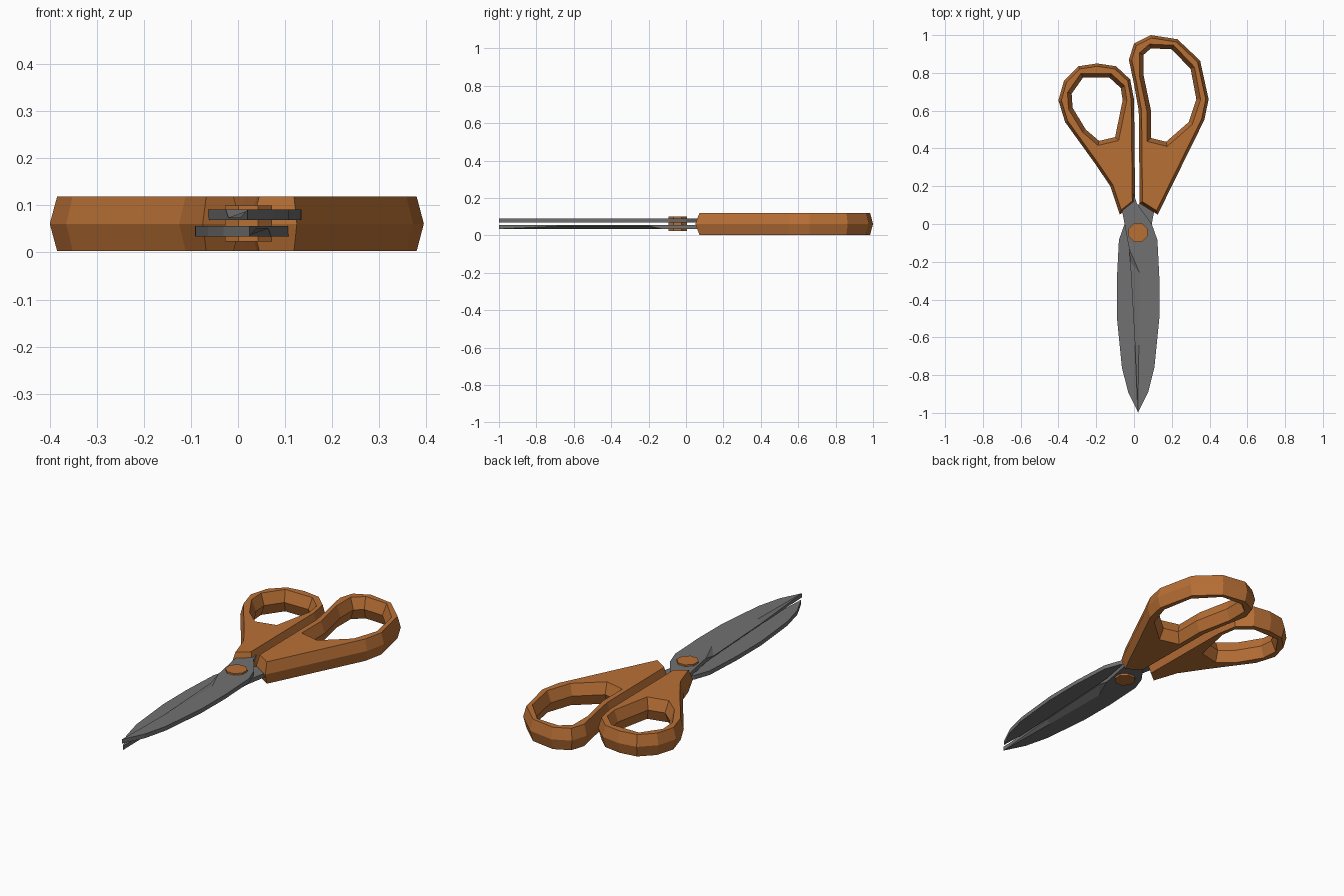
import bpy, bmesh, math
from mathutils import Vector, Matrix

cube = bpy.data.objects.get("Cube")
if cube:
    bpy.data.objects.remove(cube, do_unlink=True)


def material(name, rgb):
    m = bpy.data.materials.new(name)
    m.use_nodes = True
    m.diffuse_color = (*rgb, 1)
    m.node_tree.nodes["Principled BSDF"].inputs["Base Color"].default_value = (*rgb, 1)
    return m


ORANGE = material("orange plastic", (0.48, 0.16, 0.036))
STEEL = material("grey steel", (0.165, 0.165, 0.165))


def finish(bm, name, mat):
    bmesh.ops.recalc_face_normals(bm, faces=bm.faces)
    mesh = bpy.data.meshes.new(name)
    bm.to_mesh(mesh)
    bm.free()
    mesh.materials.append(mat)
    ob = bpy.data.objects.new(name, mesh)
    bpy.context.collection.objects.link(ob)
    return ob


def inset(points, d):
    """Move every edge of a counter-clockwise outline inward by d."""
    out = []
    n = len(points)
    for i in range(n):
        a, b, c = (Vector(points[(i + k) % n]) for k in (-1, 0, 1))
        e1, e2 = (b - a).normalized(), (c - b).normalized()
        n1, n2 = Vector((-e1.y, e1.x)), Vector((-e2.y, e2.x))
        out.append(b + (n1 + n2) * d / max(0.4, 1 + n1.dot(n2)))
    return out


# Handles: outline and finger hole, both bulging at mid height
Z_LOW, Z_MID, Z_TOP = 0.003, 0.061, 0.119


def handle(name, outline, hole):
    bm = bmesh.new()
    caps = {Z_LOW: [], Z_TOP: []}
    for pts, d in ((outline, 0.015), (hole, -0.022)):
        rings = []
        for z, off in ((Z_LOW, d), (Z_MID, 0), (Z_TOP, d)):
            rings.append([bm.verts.new((p[0], p[1], z)) for p in inset(pts, off)])
        n = len(pts)
        for lo, hi in zip(rings, rings[1:]):
            for i in range(n):
                j = (i + 1) % n
                bm.faces.new((lo[i], lo[j], hi[j], hi[i]))
        for z, ring in ((Z_LOW, rings[0]), (Z_TOP, rings[2])):
            caps[z] += [bm.edges.get((ring[i], ring[(i + 1) % n])) for i in range(n)]
    # Flat top and bottom around the hole
    for z, edges in caps.items():
        bmesh.ops.triangle_fill(bm, edges=edges, use_beauty=True, use_dissolve=False,
                                normal=(0, 0, 1))
    return finish(bm, name, ORANGE)


handle("large_handle",
       [(0.03, 0.11), (0.125, 0.05), (0.165, 0.13), (0.32, 0.445), (0.372, 0.55),
        (0.395, 0.66), (0.35, 0.865), (0.23, 0.978), (0.09, 1.0), (0.0, 0.955),
        (-0.027, 0.87), (0.0, 0.74), (0.025, 0.6)],
       [(0.05, 0.79), (0.09, 0.6), (0.09, 0.455), (0.17, 0.435), (0.29, 0.54),
        (0.33, 0.66), (0.3, 0.82), (0.2, 0.925), (0.09, 0.93), (0.05, 0.895)])
handle("small_handle",
       [(-0.075, 0.05), (0.006, 0.115), (0.0, 0.66), (-0.02, 0.765), (-0.095, 0.835),
        (-0.195, 0.85), (-0.295, 0.835), (-0.37, 0.76), (-0.4, 0.655),
        (-0.365, 0.54), (-0.21, 0.325), (-0.125, 0.2)],
       [(-0.185, 0.44), (-0.1, 0.46), (-0.06, 0.655), (-0.07, 0.72), (-0.13, 0.775),
        (-0.27, 0.775), (-0.33, 0.69), (-0.325, 0.615), (-0.255, 0.5)])


# Blades: curved spine, tang into the handle, ground cutting edge
def blade(name):
    z0, z1, z_edge = 0.069, 0.091, 0.074
    spine = [(0.02, -1.0), (0.075, -0.89), (0.108, -0.76), (0.134, -0.5), (0.135, -0.3),
             (0.124, -0.085), (0.094, 0.0), (0.015, 0.11), (-0.015, 0.2)]
    tang = [(-0.1, 0.2), (-0.065, 0.08), (-0.05, 0.0), (-0.026, -0.13)]
    edge = [(-0.02, -0.2), (0.005, -0.64)]
    ridge = [(0.03, -0.26), (0.026, -0.64)]
    bm = bmesh.new()

    def row(pts, z):
        return [bm.verts.new((x, y, z)) for x, y in pts]

    body = row(spine + tang, z1)
    ground, crest = row(edge, z_edge), row(ridge, z1)
    upper = body + ground
    lower = row(spine + tang + edge, z0)
    n = len(lower)
    for i in range(n):
        j = (i + 1) % n
        bm.faces.new((lower[i], lower[j], upper[j], upper[i]))
    bm.faces.new(lower[::-1])
    bm.faces.new(body + crest)
    bm.faces.new((body[-1], ground[0], crest[0]))
    bm.faces.new((ground[0], ground[1], crest[1], crest[0]))
    bm.faces.new((ground[1], body[0], crest[1]))
    return finish(bm, name, STEEL)


blade("upper_blade")
lower_blade = blade("lower_blade")
# The lower blade is the same part turned over about the long axis
centre = Vector((0.022, 0, 0.0625))
lower_blade.data.transform(Matrix.Translation(centre) @ Matrix.Rotation(math.pi, 4, 'Y')
                           @ Matrix.Translation(-centre))

# Pivot screw through both blades
bm = bmesh.new()
bmesh.ops.create_cone(bm, cap_ends=True, segments=8, radius1=0.054, radius2=0.054, depth=0.076,
                      matrix=Matrix.Translation((0.022, -0.045, 0.0615))
                      @ Matrix.Rotation(math.pi / 8, 4, 'Z'))
finish(bm, "pivot_screw", ORANGE)
